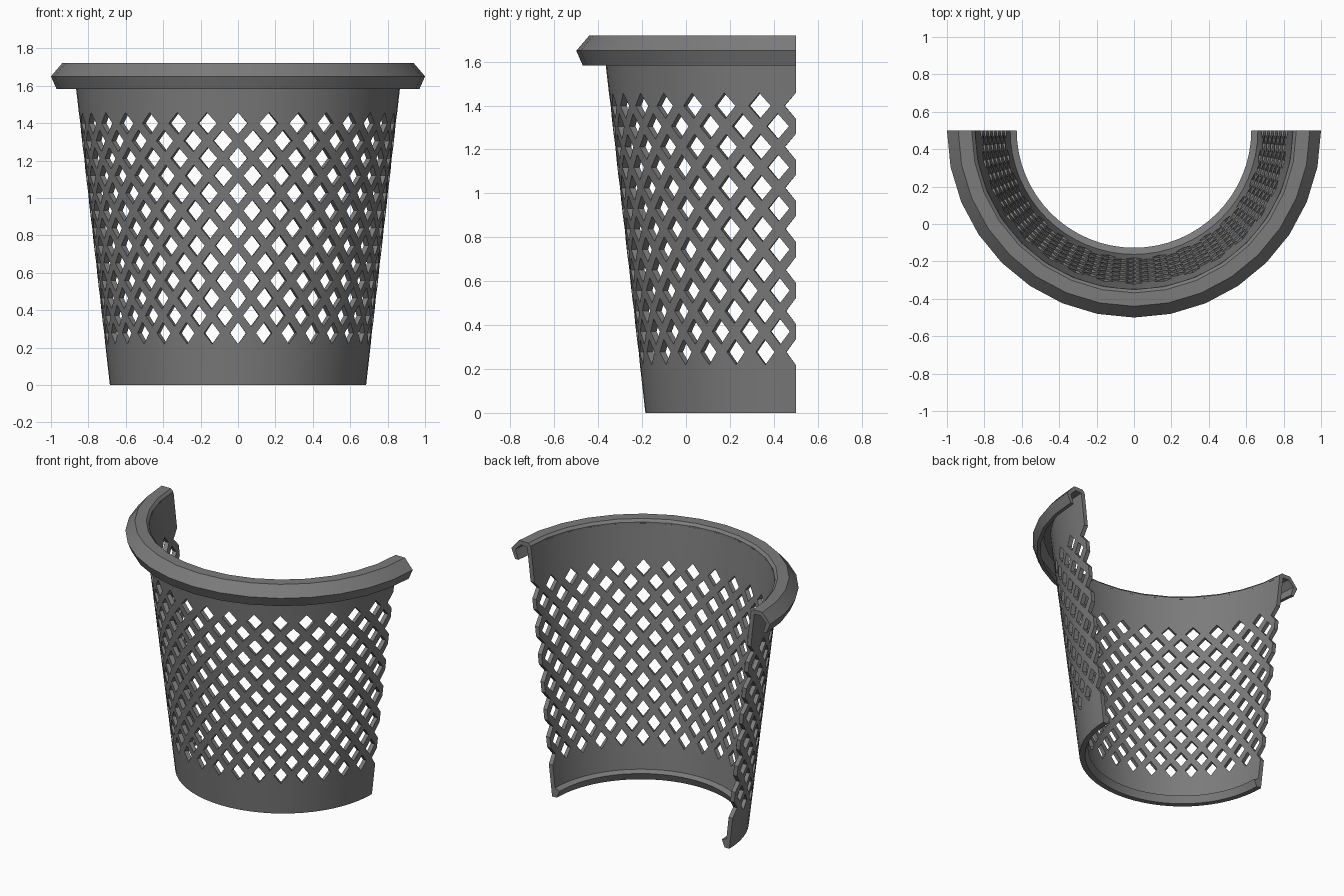
import bpy, bmesh, math

if "Cube" in bpy.data.objects:
    bpy.data.objects.remove(bpy.data.objects["Cube"])

CY = 0.5            # axis of the half basket lies on its cut plane
N = 32              # half-columns of the lattice over 180 degrees
Z0, DZ, ROWS = 0.277, 0.0935, 12
HOLE = 0.62         # hole size relative to its lattice cell
THICK = 0.03

mat = bpy.data.materials.new("dark_plastic")
mat.diffuse_color = (0.2, 0.2, 0.2, 1)
mat.use_nodes = True
mat.node_tree.nodes["Principled BSDF"].inputs["Base Color"].default_value = mat.diffuse_color


def radius(z):
    return 0.685 + 0.114 * z


def point(r, u, z, n):
    a = math.pi + math.pi * u / n
    return (r * math.cos(a), CY + r * math.sin(a), z)


def finish(bm, name):
    bmesh.ops.recalc_face_normals(bm, faces=bm.faces)
    me = bpy.data.meshes.new(name)
    bm.to_mesh(me)
    bm.free()
    me.materials.append(mat)
    ob = bpy.data.objects.new(name, me)
    bpy.context.collection.objects.link(ob)
    bpy.ops.object.select_all(action='DESELECT')
    ob.select_set(True)
    bpy.context.view_layer.objects.active = ob
    bpy.ops.object.shade_smooth_by_angle(angle=math.radians(25))
    return ob


def half_ring(name, profile, n):
    """Closed (r, z) profile swept through the half circle, ends capped."""
    bm = bmesh.new()
    rings = [[bm.verts.new(point(r, u, z, n)) for r, z in profile] for u in range(n + 1)]
    m = len(profile)
    for a, b in zip(rings, rings[1:]):
        for k in range(m):
            bm.faces.new((a[k], a[(k + 1) % m], b[(k + 1) % m], b[k]))
    bm.faces.new(rings[0])
    bm.faces.new(rings[-1][::-1])
    return finish(bm, name)


# Perforated wall: diamond frames plus plain bands above and below
bm = bmesh.new()
cache = {}


def vert(u, z):
    key = (round(u, 4), round(z, 4))
    if key not in cache:
        cache[key] = bm.verts.new(point(radius(z), u, z, N))
    return cache[key]


def row(j):
    return Z0 + DZ * j


for j in range(ROWS + 1):
    for i in range(j % 2, N + 1, 2):
        for su in (-1, 1):
            if not 0 <= i + su <= N:
                continue        # cells on the cut are halved
            for sz in (-1, 1):
                bm.faces.new((vert(i + su, row(j)), vert(i, row(j + sz)),
                              vert(i, row(j + sz * HOLE)), vert(i + su * HOLE, row(j))))
# Plain bands below and above the lattice
for i in range(N):
    for edge_z, even, odd in ((0.0, -1, 0), (1.695, ROWS + 1, ROWS)):
        ja, jb = (even, odd) if i % 2 == 0 else (odd, even)
        bm.faces.new((vert(i, edge_z), vert(i + 1, edge_z), vert(i + 1, row(jb)), vert(i, row(ja))))
bmesh.ops.recalc_face_normals(bm, faces=bm.faces)

# Thicken the wall radially inward
ext = bmesh.ops.extrude_face_region(bm, geom=list(bm.faces), use_keep_orig=True)
for v in [g for g in ext['geom'] if isinstance(g, bmesh.types.BMVert)]:
    dx, dy = v.co.x, v.co.y - CY
    f = 1 - THICK / math.hypot(dx, dy)
    v.co.x, v.co.y = dx * f, CY + dy * f
finish(bm, "basket_wall")

# Hooked rim with coarse facets
half_ring("rim", [(0.85, 1.688), (0.851, 1.703), (0.868, 1.72), (0.94, 1.72), (1.0, 1.65),
                  (0.97, 1.582), (0.945, 1.582), (0.968, 1.65), (0.925, 1.692), (0.878, 1.69)], 16)

# Inward lip along the bottom edge
half_ring("bottom_lip", [(0.675, 0.0), (0.648, 0.0), (0.627, 0.05), (0.665, 0.065)], N)
